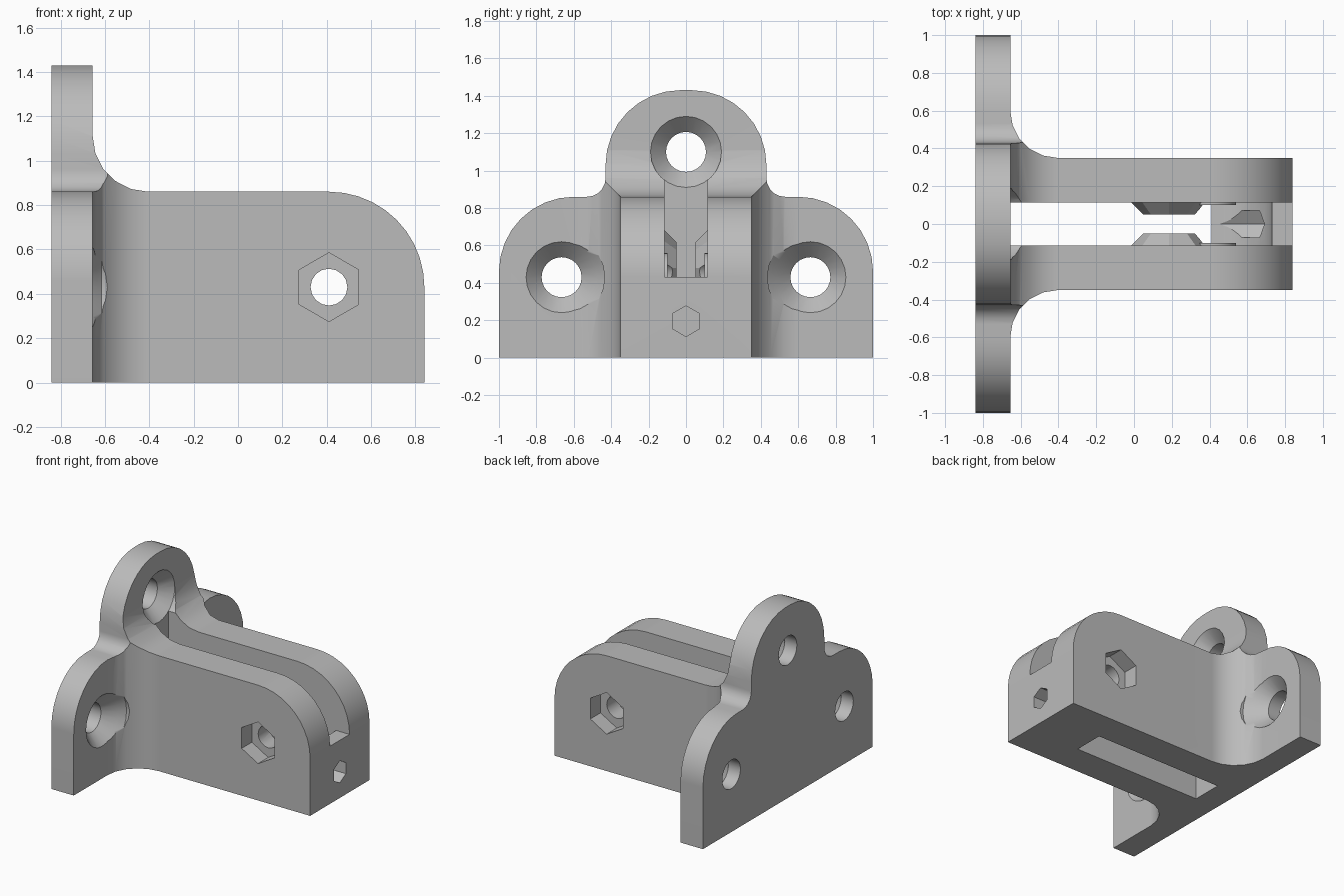
import bpy, bmesh, math

old = bpy.data.objects.get("Cube")
if old:
    bpy.data.objects.remove(old, do_unlink=True)

grey = bpy.data.materials.new("plain grey")
grey.use_nodes = True
grey.diffuse_color = (0.5, 0.5, 0.5, 1)
grey.node_tree.nodes["Principled BSDF"].inputs["Base Color"].default_value = (0.5, 0.5, 0.5, 1)


def arc(cx, cy, r, a0, a1, n):
    angles = [math.radians(a0 + (a1 - a0) * i / n) for i in range(n + 1)]
    return [(cx + r * math.cos(a), cy + r * math.sin(a)) for a in angles]


def ring(cx, cy, r, n=24, turn=0):
    return arc(cx, cy, r, turn, turn + 360, n)[:-1]


def rect(a0, b0, a1, b1):
    return [(a0, b0), (a1, b0), (a1, b1), (a0, b1)]


def loft(name, axis, sections):
    """Solid through cross-sections (position, points) along an axis."""
    place = {"x": lambda p, a, b: (p, a, b),
             "y": lambda p, a, b: (a, p, b),
             "z": lambda p, a, b: (a, b, p)}[axis]
    bm = bmesh.new()
    rings = [[bm.verts.new(place(pos, a, b)) for a, b in pts] for pos, pts in sections]
    n = len(rings[0])
    bm.faces.new(rings[0])
    bm.faces.new(rings[-1])
    for lower, upper in zip(rings, rings[1:]):
        for i in range(n):
            j = (i + 1) % n
            bm.faces.new((lower[i], lower[j], upper[j], upper[i]))
    bmesh.ops.recalc_face_normals(bm, faces=bm.faces)
    mesh = bpy.data.meshes.new(name)
    bm.to_mesh(mesh)
    bm.free()
    mesh.materials.append(grey)
    obj = bpy.data.objects.new(name, mesh)
    bpy.context.collection.objects.link(obj)
    return obj


def prism(name, axis, pts, lo, hi):
    return loft(name, axis, [(lo, pts), (hi, pts)])


def combine(target, tool, operation):
    bpy.context.view_layer.objects.active = target
    mod = target.modifiers.new(operation, "BOOLEAN")
    mod.operation = operation
    mod.solver = "EXACT"
    mod.object = tool
    bpy.ops.object.modifier_apply(modifier=mod.name)
    bpy.data.objects.remove(tool, do_unlink=True)


BACK, FACE, END = -0.84, -0.655, 0.84      # plate back, plate front, arm end
AX, AZ = 0.41, 0.43                        # axle position
SLOT = 0.115                               # slot half width

# Three-lobed mounting outline, extruded over the full length
half = ([(1, 0)] + arc(0.6, 0.46, 0.4, 0, 90, 8) + arc(0.53, 0.96, 0.1, 270, 180, 5)
        + arc(0.03, 1.03, 0.4, 0, 90, 8))
outline = half + [(-y, z) for y, z in reversed(half)]
bracket = prism("mounting_bracket", "x", outline, -1, 1)

# Plan shape: wide plate, filleted into the narrow arm
side = [(BACK, 1.1), (FACE, 1.1)] + arc(-0.405, 0.6, 0.25, 180, 270, 5) + [(1, 0.35)]
plan = side + [(x, -y) for x, y in reversed(side)]
combine(bracket, prism("plan_shape", "z", plan, -0.2, 1.6), "INTERSECT")

# Side shape: tall plate, fillet, arm with a rounded end
elevation = ([(-1, -0.1), (-1, 1.5), (FACE, 1.5)] + arc(-0.405, 1.11, 0.25, 180, 270, 5)
             + arc(AX, AZ, 0.43, 90, 0, 10) + [(END, -0.1)])
combine(bracket, prism("side_shape", "y", elevation, -1.2, 1.2), "INTERSECT")

# Wheel slot: open front channel, end mouth, and round wheel clearance
combine(bracket, prism("slot_channel", "y", rect(FACE, -0.1, AX, 1.3), -SLOT, SLOT), "DIFFERENCE")
combine(bracket, prism("slot_mouth", "y", rect(AX - 0.1, AZ, 1, 1.3), -SLOT, SLOT), "DIFFERENCE")
combine(bracket, prism("wheel_clearance", "y", ring(AX, AZ, 0.32, 40), -SLOT, SLOT), "DIFFERENCE")

# Guide bumps and axle washers on both slot walls
for s in (-1, 1):
    bump = loft("guide_bump", "y", [(s * 0.15, ring(0.185, 0.48, 0.235, 8)),
                                    (s * SLOT, ring(0.185, 0.48, 0.2, 8)),
                                    (s * 0.05, ring(0.185, 0.48, 0.135, 8))])
    combine(bracket, bump, "UNION")
    combine(bracket, prism("axle_washer", "y", ring(AX, AZ, 0.13), s * 0.1, s * 0.15), "UNION")

# Axle hole with a hexagonal nut pocket on each side
combine(bracket, prism("axle_hole", "y", ring(AX, AZ, 0.083, 16), -1, 1), "DIFFERENCE")
for s in (-1, 1):
    combine(bracket, prism("nut_pocket", "y", ring(AX, AZ, 0.155, 6, 30), s * 0.23, s * 0.5),
            "DIFFERENCE")

# Hexagonal line hole in the arm end
combine(bracket, prism("line_hole", "x", ring(0, 0.195, 0.082, 6, 30), AX + 0.02, 1), "DIFFERENCE")

# Countersunk screw holes, with clearance for the screw heads
for y, z, wide in ((-0.665, 0.43, 0.23), (0.665, 0.43, 0.23), (0, 1.1, 0.19)):
    steps = [(-1, 0.107), (-0.74, 0.107), (FACE, 0.19)]
    if wide > 0.19:
        steps.append((FACE + 0.04, wide))
    steps.append((-0.3, wide))
    combine(bracket, loft("screw_hole", "x", [(x, ring(y, z, r)) for x, r in steps]), "DIFFERENCE")

# Smooth rounded surfaces, crisp edges
bpy.ops.object.select_all(action="DESELECT")
bracket.select_set(True)
bpy.context.view_layer.objects.active = bracket
bpy.ops.object.shade_smooth_by_angle(angle=math.radians(30))
weighted = bracket.modifiers.new("weighted_normals", "WEIGHTED_NORMAL")
weighted.keep_sharp = True
